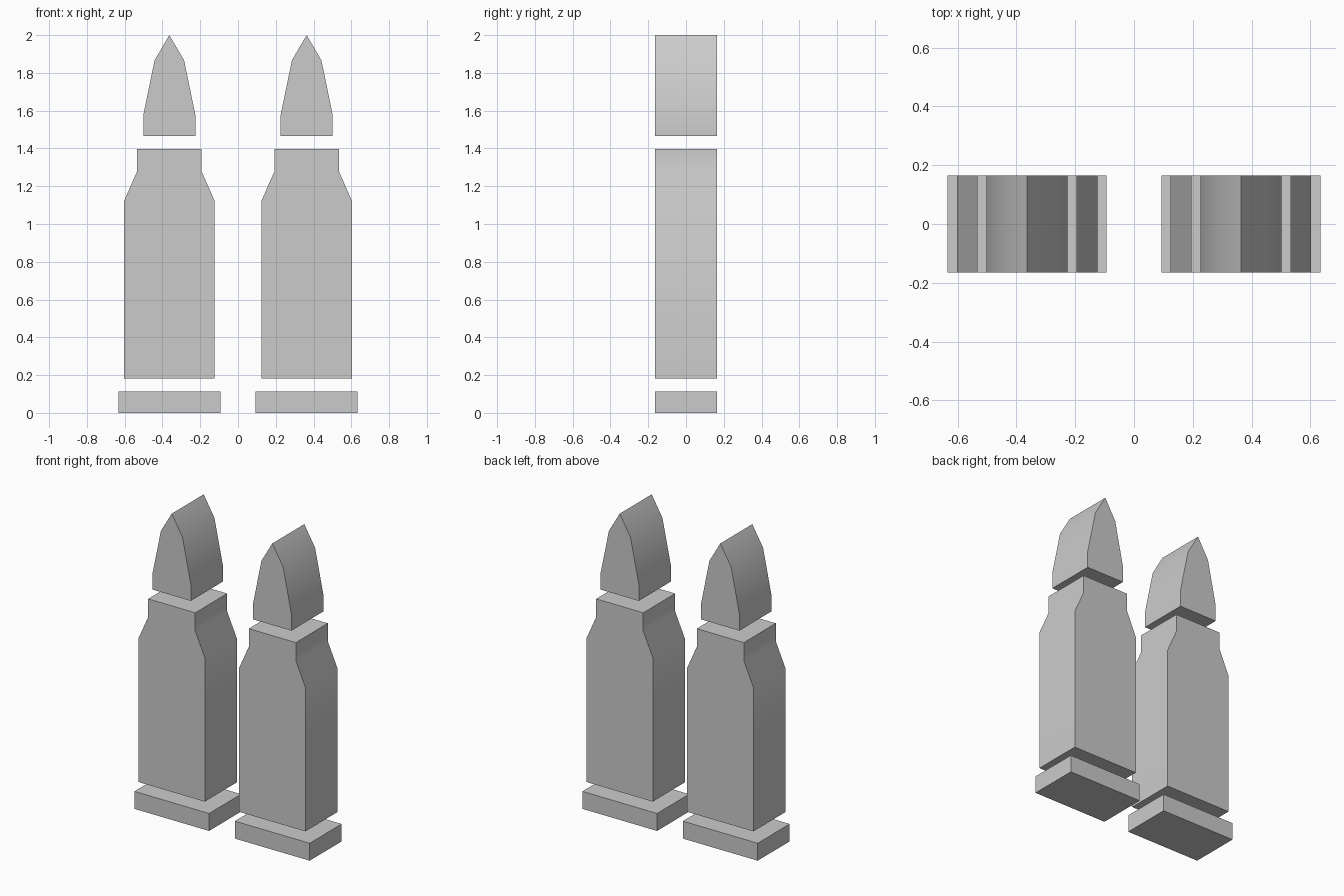
import bpy
import bmesh
import math

if "Cube" in bpy.data.objects:
    bpy.data.objects.remove(bpy.data.objects["Cube"])

DEPTH = 0.33      # thickness along y
SPACING = 0.3635  # distance of each cartridge from the centre

# Right half of each part's outline, bottom to top: (half width, height)
PROFILES = {
    "rim": [(0.27, 0.0), (0.27, 0.114)],
    "casing": [(0.239, 0.183), (0.239, 1.124), (0.17, 1.28), (0.17, 1.398)],
    "bullet_tip": [(0.138, 1.467), (0.138, 1.576), (0.078, 1.867), (0.0, 2.0)],
}


def extruded_profile(name, half, x):
    """Mirror a half outline and extrude it along y."""
    outline = half + [(-w, z) for w, z in reversed(half) if w > 0]
    bm = bmesh.new()
    face = bm.faces.new([bm.verts.new((w, -DEPTH / 2, z)) for w, z in outline])
    ext = bmesh.ops.extrude_face_region(bm, geom=[face], use_keep_orig=True)
    verts = [g for g in ext["geom"] if isinstance(g, bmesh.types.BMVert)]
    bmesh.ops.translate(bm, verts=verts, vec=(0, DEPTH, 0))
    bmesh.ops.recalc_face_normals(bm, faces=bm.faces)
    mesh = bpy.data.meshes.new(name)
    bm.to_mesh(mesh)
    bm.free()
    obj = bpy.data.objects.new(name, mesh)
    obj.location.x = x
    bpy.context.collection.objects.link(obj)
    # Soft shading across the shoulder and tip bends, sharp elsewhere
    bpy.ops.object.select_all(action="DESELECT")
    obj.select_set(True)
    bpy.context.view_layer.objects.active = obj
    bpy.ops.object.shade_smooth_by_angle(angle=math.radians(30))
    return obj


# Two identical cartridges side by side
for side, x in (("left", -SPACING), ("right", SPACING)):
    for part, half in PROFILES.items():
        extruded_profile(f"{side}_{part}", half, x)
